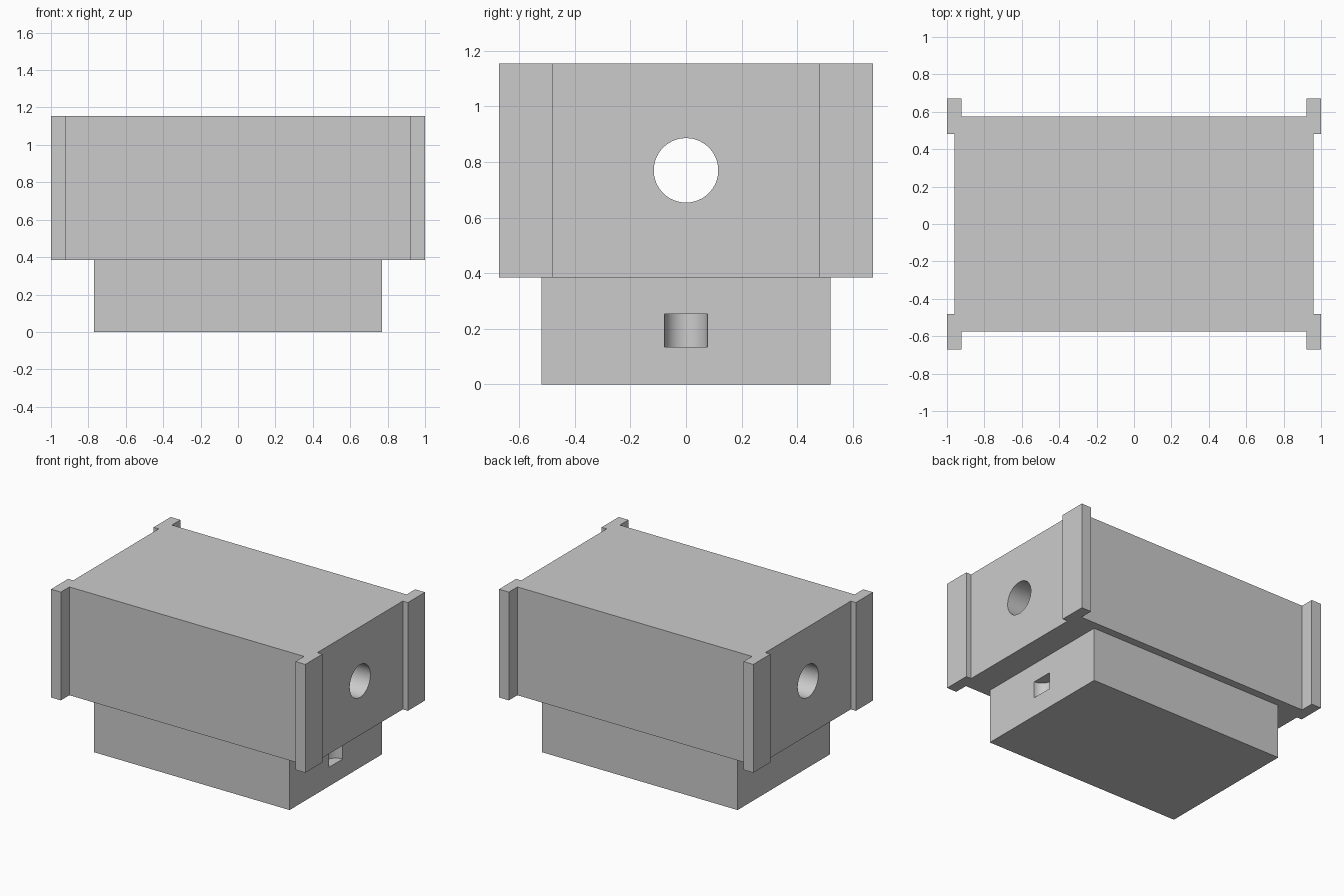
import bpy
import bmesh
from mathutils import Matrix

cube = bpy.data.objects.get("Cube")
if cube:
    bpy.data.objects.remove(cube, do_unlink=True)

COLOUR = (0.6, 0.6, 0.6, 1)
grey = bpy.data.materials.new("plain grey")
grey.use_nodes = True
grey.diffuse_color = COLOUR
grey.node_tree.nodes["Principled BSDF"].inputs["Base Color"].default_value = COLOUR

FLOOR, TOP = 0.385, 1.155


def add_object(name, bm):
    bmesh.ops.recalc_face_normals(bm, faces=bm.faces)
    mesh = bpy.data.meshes.new(name)
    bm.to_mesh(mesh)
    bm.free()
    obj = bpy.data.objects.new(name, mesh)
    bpy.context.collection.objects.link(obj)
    mesh.materials.append(grey)
    return obj


def prism(name, outline, bottom, top):
    bm = bmesh.new()
    face = bm.faces.new([bm.verts.new((x, y, bottom)) for x, y in outline])
    side = bmesh.ops.extrude_face_region(bm, geom=[face])["geom"]
    verts = [v for v in side if isinstance(v, bmesh.types.BMVert)]
    bmesh.ops.translate(bm, vec=(0, 0, top - bottom), verts=verts)
    return add_object(name, bm)


def cylinder(name, radius, depth, centre, axis="Z"):
    bm = bmesh.new()
    turn = Matrix.Rotation(1.5707963, 4, "Y") if axis == "X" else Matrix()
    bmesh.ops.create_cone(bm, cap_ends=True, segments=64, radius1=radius,
                          radius2=radius, depth=depth,
                          matrix=Matrix.Translation(centre) @ turn)
    return add_object(name, bm)


def cut(obj, cutter):
    cutter.hide_render = True
    cutter.hide_set(True)
    mod = obj.modifiers.new("cut", "BOOLEAN")
    mod.operation, mod.solver, mod.object = "DIFFERENCE", "EXACT", cutter
    bpy.ops.object.select_all(action="DESELECT")
    bpy.context.view_layer.objects.active = obj
    obj.select_set(True)
    bpy.ops.object.modifier_apply(modifier=mod.name)
    bpy.data.objects.remove(cutter, do_unlink=True)
    bpy.ops.object.shade_smooth_by_angle(angle=0.5)


# Main block: one quarter of the outline, mirrored around to four corner posts
quarter = [(0.96, 0.48), (1, 0.48), (1, 0.672), (0.923, 0.672), (0.923, 0.576)]
outline = (quarter
           + [(-x, y) for x, y in reversed(quarter)]
           + [(-x, -y) for x, y in quarter]
           + [(x, -y) for x, y in reversed(quarter)])
body = prism("main_block", outline, FLOOR, TOP)

# Round bore running the full length
cut(body, cylinder("bore_cutter", 0.116, 3, (0, 0, (FLOOR + TOP) / 2), "X"))

# Base with a half-round notch in one end
bx, by = 0.77, 0.52
base = prism("base", [(bx, by), (-bx, by), (-bx, -by), (bx, -by)], 0, FLOOR)
cut(base, cylinder("notch_cutter", 0.077, 0.118, (bx, 0, 0.194)))
